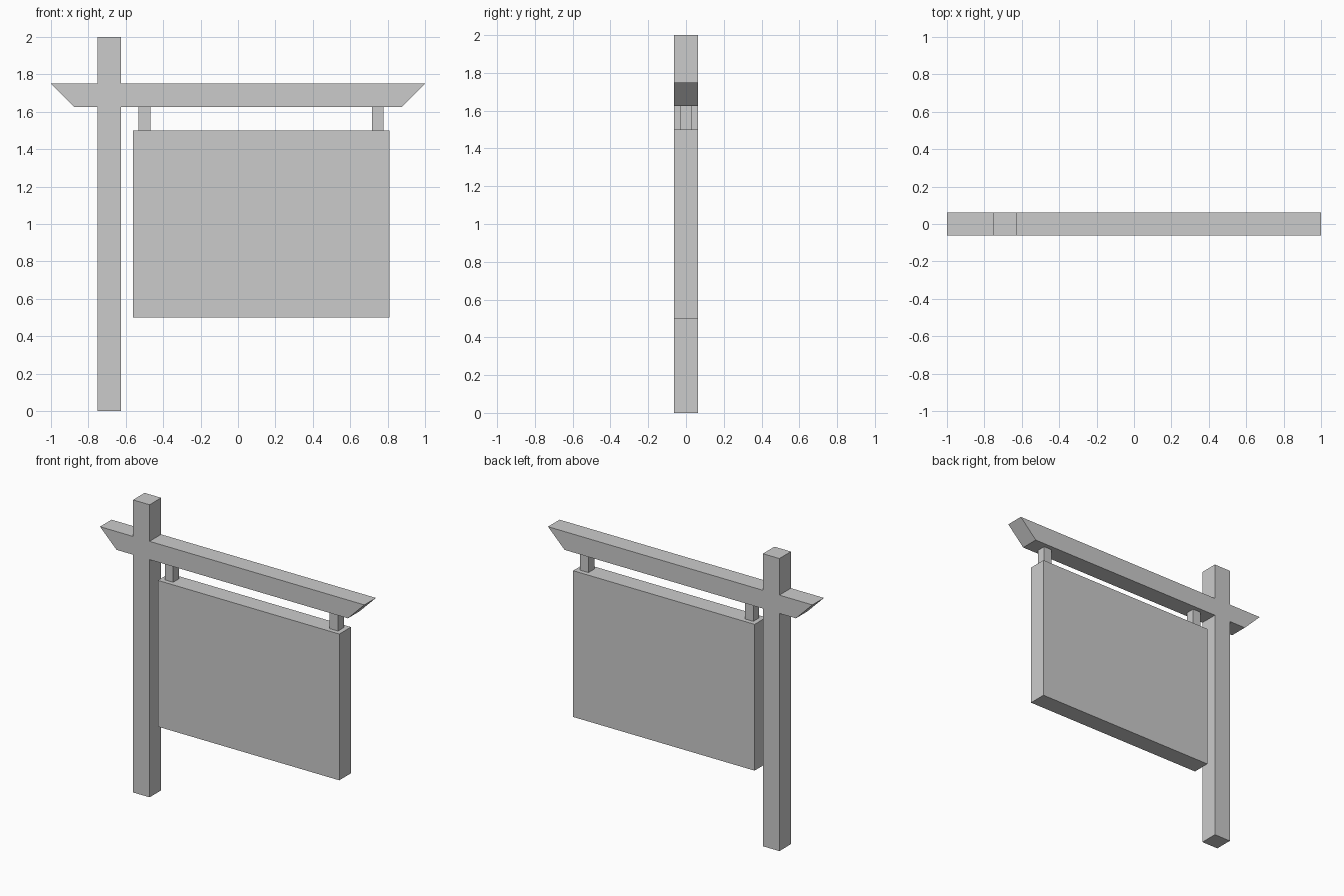
import bpy, bmesh

if "Cube" in bpy.data.objects:
    bpy.data.objects.remove(bpy.data.objects["Cube"])


def extruded(name, profile, depth):
    """Extrude an x-z outline along y, centred on y = 0."""
    bm = bmesh.new()
    face = bm.faces.new([bm.verts.new((x, -depth / 2, z)) for x, z in profile])
    ext = bmesh.ops.extrude_face_region(bm, geom=[face])
    verts = [v for v in ext["geom"] if isinstance(v, bmesh.types.BMVert)]
    bmesh.ops.translate(bm, verts=verts, vec=(0, depth, 0))
    bmesh.ops.recalc_face_normals(bm, faces=bm.faces)
    mesh = bpy.data.meshes.new(name)
    bm.to_mesh(mesh)
    bm.free()
    obj = bpy.data.objects.new(name, mesh)
    bpy.context.collection.objects.link(obj)
    return obj


def rect(x0, x1, z0, z1):
    return [(x0, z0), (x1, z0), (x1, z1), (x0, z1)]


T = 0.125                      # timber thickness
LEFT, RIGHT = -0.75, -0.625    # post sides
LOW, HIGH = 1.625, 1.75        # beam underside and top

# Post and mitred crossbeam, flush-jointed into one cross-shaped frame
extruded("post_and_beam", [
    (LEFT, 0), (RIGHT, 0), (RIGHT, LOW), (0.875, LOW), (1, HIGH),
    (RIGHT, HIGH), (RIGHT, 2), (LEFT, 2), (LEFT, HIGH),
    (-1, HIGH), (-0.875, LOW), (LEFT, LOW)], T)

# Hanging board
extruded("sign_board", rect(-0.5625, 0.81, 0.5, 1.5), T)

# Square hangers joining board to beam
for side, x in (("left", -0.5), ("right", 0.747)):
    extruded("hanger_" + side, rect(x - T / 4, x + T / 4, 1.5, LOW), T / 2)
